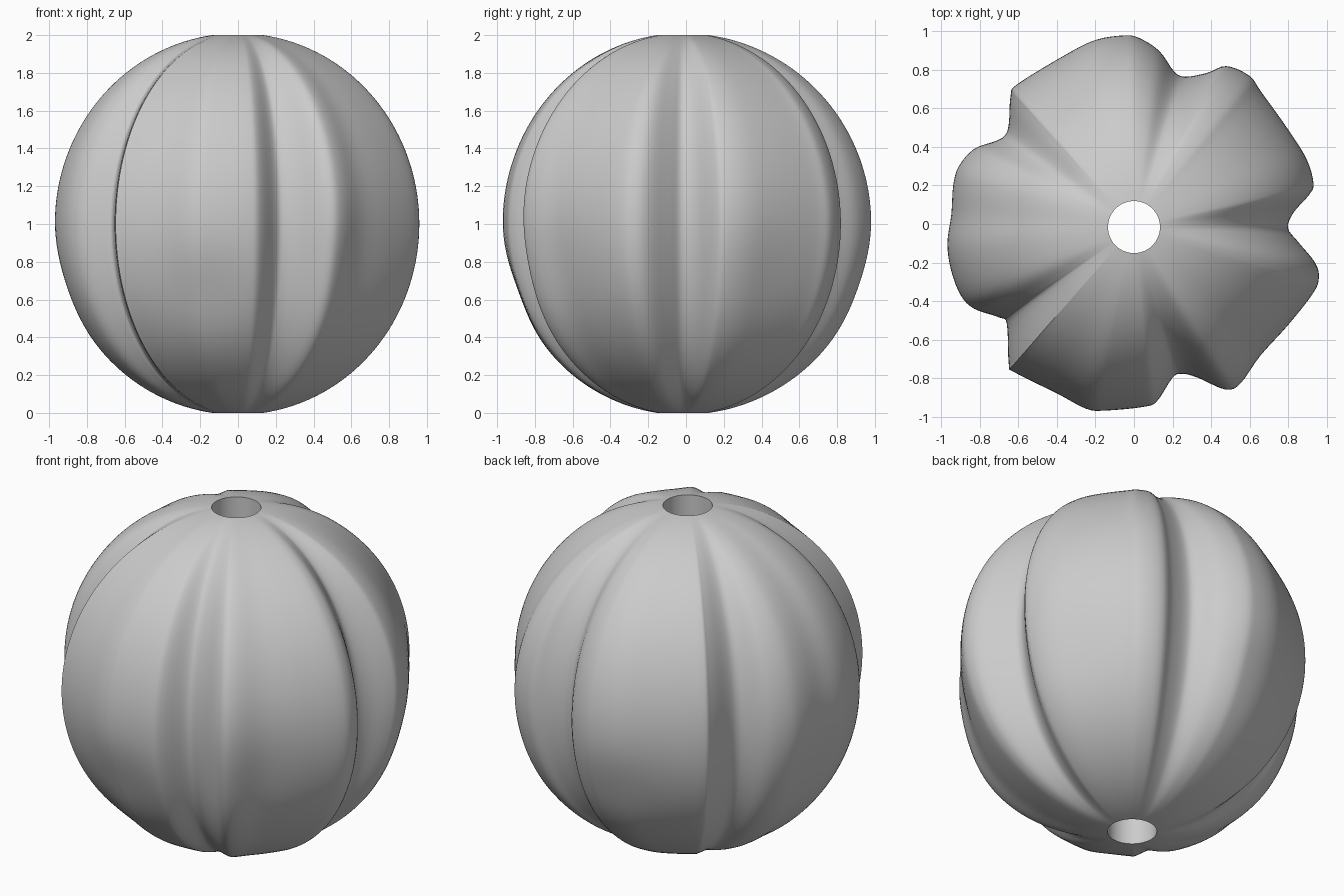
import bpy, bmesh, math

if "Cube" in bpy.data.objects:
    bpy.data.objects.remove(bpy.data.objects["Cube"])

# Plan-view outline of the five-lobed bead (anticlockwise from the +x groove)
OUTLINE = [(.80, -.02), (.83, .06), (.91, .15), (.935, .21), (.90, .34), (.80, .50),
           (.66, .69), (.60, .77), (.48, .82), (.38, .785), (.27, .765), (.21, .79),
           (.13, .90), (.02, .97), (-.06, .98), (-.19, .96), (-.32, .90), (-.60, .73),
           (-.64, .67), (-.65, .52), (-.67, .46), (-.72, .43), (-.83, .39), (-.91, .30),
           (-.94, .20), (-.95, .05), (-.97, -.10), (-.95, -.24), (-.90, -.37), (-.83, -.44),
           (-.70, -.485), (-.66, -.52), (-.65, -.73), (-.62, -.77), (-.40, -.88), (-.25, -.96),
           (-.15, -.97), (.05, -.95), (.12, -.92), (.20, -.80), (.25, -.78), (.33, -.80),
           (.48, -.865), (.56, -.83), (.66, -.69), (.80, -.53), (.93, -.36), (.96, -.28),
           (.94, -.20), (.85, -.09)]
# Soft dents: angle in degrees, height, depth, spread
DENTS = [(-101, .62, .025, .16), (-50, .75, .02, .2), (28, .7, .02, .2),
         (100, .65, .02, .16), (175, .65, .02, .16)]
HOLE, CY, RINGS, SUB = .135, -.016, 72, 4


def spline(a, b, c, d, t):
    """Catmull-Rom point between b and c."""
    return .5 * (2 * b + (c - a) * t + (2 * a - 5 * b + 4 * c - d) * t * t
                 + (3 * b - a - 3 * c + d) * t ** 3)


# Smooth outline as polar samples about the hole axis
n = len(OUTLINE)
polar = []
for i in range(n):
    p = [OUTLINE[(i + k) % n] for k in (-1, 0, 1, 2)]
    for s in range(SUB):
        x, y = (spline(*[q[a] for q in p], s / SUB) for a in (0, 1))
        polar.append((math.atan2(y - CY, x), math.hypot(x, y - CY)))

bm = bmesh.new()
rings = []
z0 = math.sqrt(1 - HOLE ** 2)
for j in range(RINGS + 1):
    # Outer skin, from the bottom rim to the top rim
    lat = -math.asin(z0) + 2 * math.asin(z0) * j / RINGS
    t = (math.cos(lat) - HOLE) / (1 - HOLE)
    z = 1 + math.sin(lat) / z0
    ring = []
    for ang, rad in polar:
        r = HOLE + (rad - HOLE) * t
        for a, dz, depth, w in DENTS:
            da = (ang - math.radians(a) + math.pi) % (2 * math.pi) - math.pi
            r -= depth * t * math.exp(-((da * .9) ** 2 + (z - dz) ** 2) / (2 * w * w))
        ring.append(bm.verts.new((r * math.cos(ang), CY + r * math.sin(ang), z)))
    rings.append(ring)

# Skin faces plus the bore wall joining the two rims
m = len(polar)
for lo, hi in list(zip(rings, rings[1:])) + [(rings[-1], rings[0])]:
    for i in range(m):
        k = (i + 1) % m
        bm.faces.new((lo[i], lo[k], hi[k], hi[i]))
bmesh.ops.recalc_face_normals(bm, faces=bm.faces)

mesh = bpy.data.meshes.new("melon_bead")
bm.to_mesh(mesh)
bm.free()
bead = bpy.data.objects.new("melon_bead", mesh)
bpy.context.collection.objects.link(bead)

mat = bpy.data.materials.new("light_grey")
mat.diffuse_color = (.6, .6, .6, 1)
mat.use_nodes = True
mat.node_tree.nodes["Principled BSDF"].inputs["Base Color"].default_value = mat.diffuse_color
mesh.materials.append(mat)

bpy.context.view_layer.objects.active = bead
bead.select_set(True)
bpy.ops.object.shade_smooth_by_angle(angle=math.radians(40))
